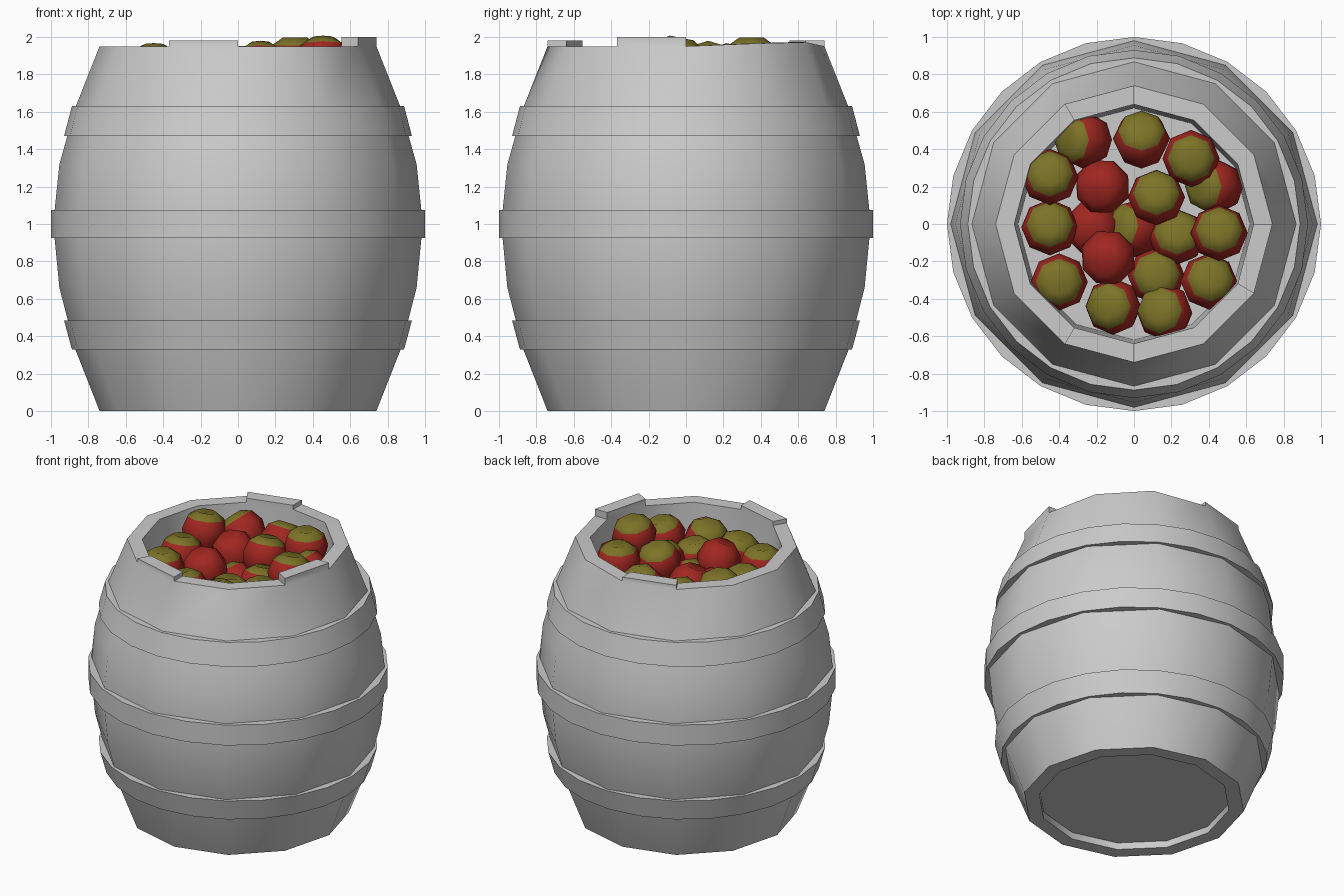
import bpy, bmesh, math
from mathutils import Vector

if "Cube" in bpy.data.objects:
    bpy.data.objects.remove(bpy.data.objects["Cube"])


def lathe(bm, profile, sides, closed):
    """Spin an (r, z) profile around z; returns the rings of vertices."""
    rings = []
    for r, z in profile:
        rings.append([bm.verts.new((r * math.cos(2 * math.pi * i / sides),
                                    r * math.sin(2 * math.pi * i / sides), z))
                      for i in range(sides)])
    n = len(profile)
    for k in range(n if closed else n - 1):
        a, b = rings[k], rings[(k + 1) % n]
        for i in range(sides):
            j = (i + 1) % sides
            bm.faces.new((a[i], a[j], b[j], b[i]))
    return rings


def finish(bm, name, angle=None):
    bmesh.ops.remove_doubles(bm, verts=bm.verts, dist=1e-5)
    bmesh.ops.recalc_face_normals(bm, faces=bm.faces)
    mesh = bpy.data.meshes.new(name)
    bm.to_mesh(mesh)
    bm.free()
    obj = bpy.data.objects.new(name, mesh)
    bpy.context.collection.objects.link(obj)
    if angle:
        bpy.ops.object.select_all(action='DESELECT')
        obj.select_set(True)
        bpy.context.view_layer.objects.active = obj
        bpy.ops.object.shade_smooth_by_angle(angle=math.radians(angle))
    return obj


def material(name, color):
    mat = bpy.data.materials.new(name)
    mat.diffuse_color = color
    mat.use_nodes = True
    mat.node_tree.nodes["Principled BSDF"].inputs["Base Color"].default_value = mat.diffuse_color
    return mat


# Barrel: twelve sides, recessed bottom, inner shelf that carries the apples
bm = bmesh.new()
outline = [(0, .05), (.64, .05), (.64, 0), (.74, 0), (.87, .33), (.955, .66),
           (.988, 1), (.955, 1.32), (.867, 1.63), (.74, 1.95),
           (.64, 1.95), (.62, 1.6), (0, 1.6)]
rings = lathe(bm, outline, 12, False)
# Worn rim: slightly bowed at two corners, three staves standing taller
for ring in rings[9:11]:
    ring[1].co.z += .015
    ring[2].co.z += .022
bm.faces.ensure_lookup_table()
staves = [(bm.faces[9 * 12 + sector], top)
          for sector, top in ((3, 1.98), (8, 1.98), (11, 2.0))]
for face, top in staves:
    new = bmesh.ops.extrude_discrete_faces(bm, faces=[face])['faces'][0]
    for v in new.verts:
        v.co.z = top
finish(bm, "barrel", 32)

# Hoops: thin bands following the bulge
for name, r0, z0, r1, z1 in (("lower_hoop", .888, .33, .93, .485),
                             ("middle_hoop", 1.0, .925, 1.0, 1.075),
                             ("upper_hoop", .93, 1.47, .888, 1.63)):
    bm = bmesh.new()
    lathe(bm, [(r0, z0), (r1, z1), (r1 - .1, z1), (r0 - .1, z0)], 24, True)
    finish(bm, name, 32)

# Apples: x, y, z and the sideways lean of the green crown (None = turned down)
red = material("apple_red", (.36, .02, .015, 1))
green = material("apple_green", (.2, .17, .02, 1))
apples = [
    (-.27, .45, 1.78, (-.9, 0)), (.04, .45, 1.79, (0, .6)), (.305, .35, 1.86, (0, 0)),
    (-.45, .25, 1.82, (0, .2)), (-.17, .20, 1.76, None), (.12, .14, 1.83, (0, .3)),
    (.43, .20, 1.77, (-.8, 0)), (-.45, -.02, 1.75, (0, .2)), (.455, -.05, 1.86, (0, .2)),
    (-.22, -.02, 1.66, None), (0, -.03, 1.66, (-1, .2)), (.23, -.07, 1.72, (0, .3)),
    (-.14, -.18, 1.79, None), (.12, -.28, 1.70, (0, .1)), (-.40, -.31, 1.77, (0, 0)),
    (.40, -.31, 1.77, (.1, .2)), (-.11, -.44, 1.74, (-.3, 0)), (.165, -.47, 1.75, (-.3, .1)),
]
fruit = [(0, .115), (.065, .137), (.125, .095), (.153, .01),
         (.128, -.085), (.07, -.135), (0, -.12)]
for i, (x, y, z, lean) in enumerate(apples):
    bm = bmesh.new()
    lathe(bm, fruit, 8, False)
    apple = finish(bm, f"apple_{i + 1}")
    apple.data.materials.append(red)
    apple.data.materials.append(green)
    for p in apple.data.polygons:
        p.use_smooth = True
        p.material_index = 1 if p.center.z > .07 else 0
    up = Vector((*lean, 1)) if lean else Vector((.2, .3, -1))
    apple.rotation_mode = 'QUATERNION'
    apple.rotation_quaternion = Vector((0, 0, 1)).rotation_difference(up.normalized())
    apple.location = (x, y, z)
